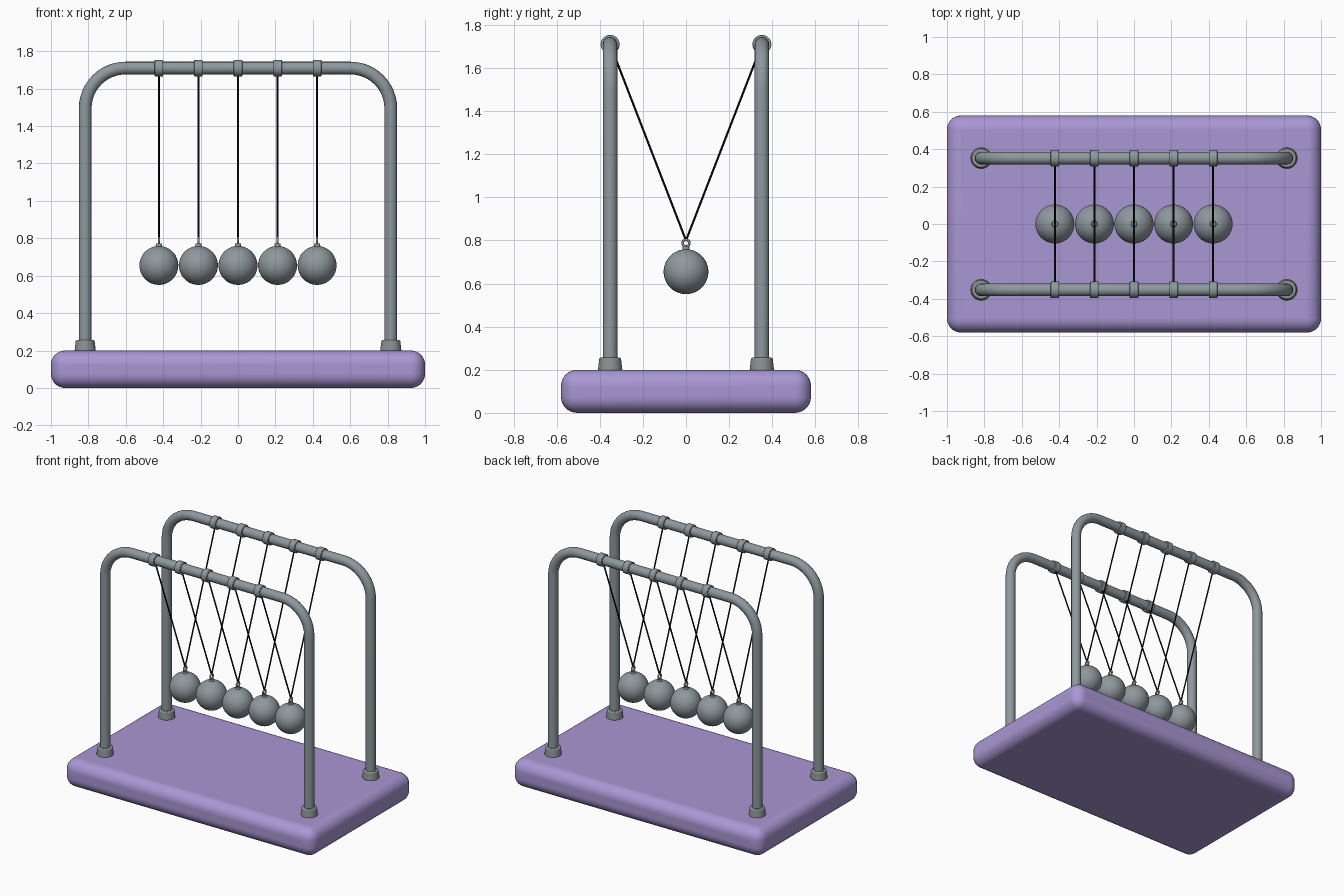
import bpy, math
from mathutils import Vector

if "Cube" in bpy.data.objects:
    bpy.data.objects.remove(bpy.data.objects["Cube"])


def material(name, rgb):
    m = bpy.data.materials.new(name)
    m.diffuse_color = (*rgb, 1)
    m.use_nodes = True
    m.node_tree.nodes["Principled BSDF"].inputs["Base Color"].default_value = m.diffuse_color
    return m


PURPLE = material("lavender base", (0.40, 0.31, 0.66))
STEEL = material("steel grey", (0.27, 0.315, 0.34))
FITTING = material("fitting grey", (0.26, 0.29, 0.295))
BLACK = material("black thread", (0.008, 0.008, 0.008))

RAIL_Y, RAIL_Z, LEG_X, TUBE_R, BEND = 0.352, 1.71, 0.817, 0.034, 0.215
BALL_R, BALL_Z, EYE_Z = 0.104, 0.655, 0.788
BALL_XS = [0.2115 * i for i in range(-2, 3)]


def finish(name, mat, angle=40):
    o = bpy.context.object
    o.name = name
    o.data.materials.clear()
    o.data.materials.append(mat)
    bpy.ops.object.shade_smooth_by_angle(angle=math.radians(angle))
    return o


def bevel(o, width, segments):
    b = o.modifiers.new("rounding", 'BEVEL')
    b.width, b.segments = width, segments
    b.limit_method = 'ANGLE'
    b.angle_limit = math.radians(40)


def cone(name, mat, loc, r1, r2, depth, rot=(0, 0, 0), sides=32):
    bpy.ops.mesh.primitive_cone_add(vertices=sides, radius1=r1, radius2=r2,
                                    depth=depth, location=loc, rotation=rot)
    return finish(name, mat)


def tube(name, mat, points, radius, resolution):
    c = bpy.data.curves.new(name, 'CURVE')
    c.dimensions = '3D'
    c.bevel_depth, c.bevel_resolution = radius, resolution
    c.use_fill_caps = True
    s = c.splines.new('POLY')
    s.points.add(len(points) - 1)
    for p, co in zip(s.points, points):
        p.co = (*co, 1)
    o = bpy.data.objects.new(name, c)
    bpy.context.collection.objects.link(o)
    bpy.ops.object.select_all(action='DESELECT')
    o.select_set(True)
    bpy.context.view_layer.objects.active = o
    bpy.ops.object.convert(target='MESH')
    return finish(name, mat)


# Rounded base slab
bpy.ops.mesh.primitive_cube_add(size=1, location=(0, 0, 0.1))
base = bpy.context.object
base.scale = (2, 1.16, 0.2)
bpy.ops.object.transform_apply(location=False, rotation=False, scale=True)
bevel(base, 0.075, 8)
finish("base", PURPLE, 60)

# Bent tube profile: leg, quarter bend, rail, quarter bend, leg
arc = []
for i in range(13):
    a = math.pi - i * math.pi / 24
    arc.append((-LEG_X + BEND + BEND * math.cos(a),
                RAIL_Z - BEND + BEND * math.sin(a)))
half = [(-LEG_X, 0.19)] + arc
profile = half + [(-x, z) for x, z in reversed(half)]

for side, label in ((-1, "front"), (1, "back")):
    y = side * RAIL_Y
    tube(label + "_frame", STEEL, [(x, y, z) for x, z in profile], TUBE_R, 6)

    # Tapered sockets where the legs meet the base
    for x in (-LEG_X, LEG_X):
        s = cone(label + "_leg_socket", FITTING, (x, y, 0.226), 0.057, 0.050, 0.06)
        bevel(s, 0.006, 2)

    # Collars on the rail, and the threads hanging from them
    for x in BALL_XS:
        c = cone(label + "_collar", STEEL, (x, y, RAIL_Z), 0.044, 0.044, 0.046,
                 (0, math.pi / 2, 0))
        bevel(c, 0.003, 2)
        tube(label + "_thread", BLACK,
             [Vector((x, y, RAIL_Z)), Vector((x, 0, EYE_Z + 0.012))], 0.005, 2)

# Balls with neck and eyelet
for x in BALL_XS:
    bpy.ops.mesh.primitive_uv_sphere_add(segments=40, ring_count=24, radius=BALL_R,
                                         location=(x, 0, BALL_Z))
    finish("ball", STEEL, 60)
    cone("ball_neck", FITTING, (x, 0, 0.76), 0.019, 0.015, 0.022, sides=20)
    bpy.ops.mesh.primitive_torus_add(location=(x, 0, EYE_Z), rotation=(0, math.pi / 2, 0),
                                     major_radius=0.016, minor_radius=0.006,
                                     major_segments=24, minor_segments=10)
    finish("ball_eyelet", FITTING, 60)
